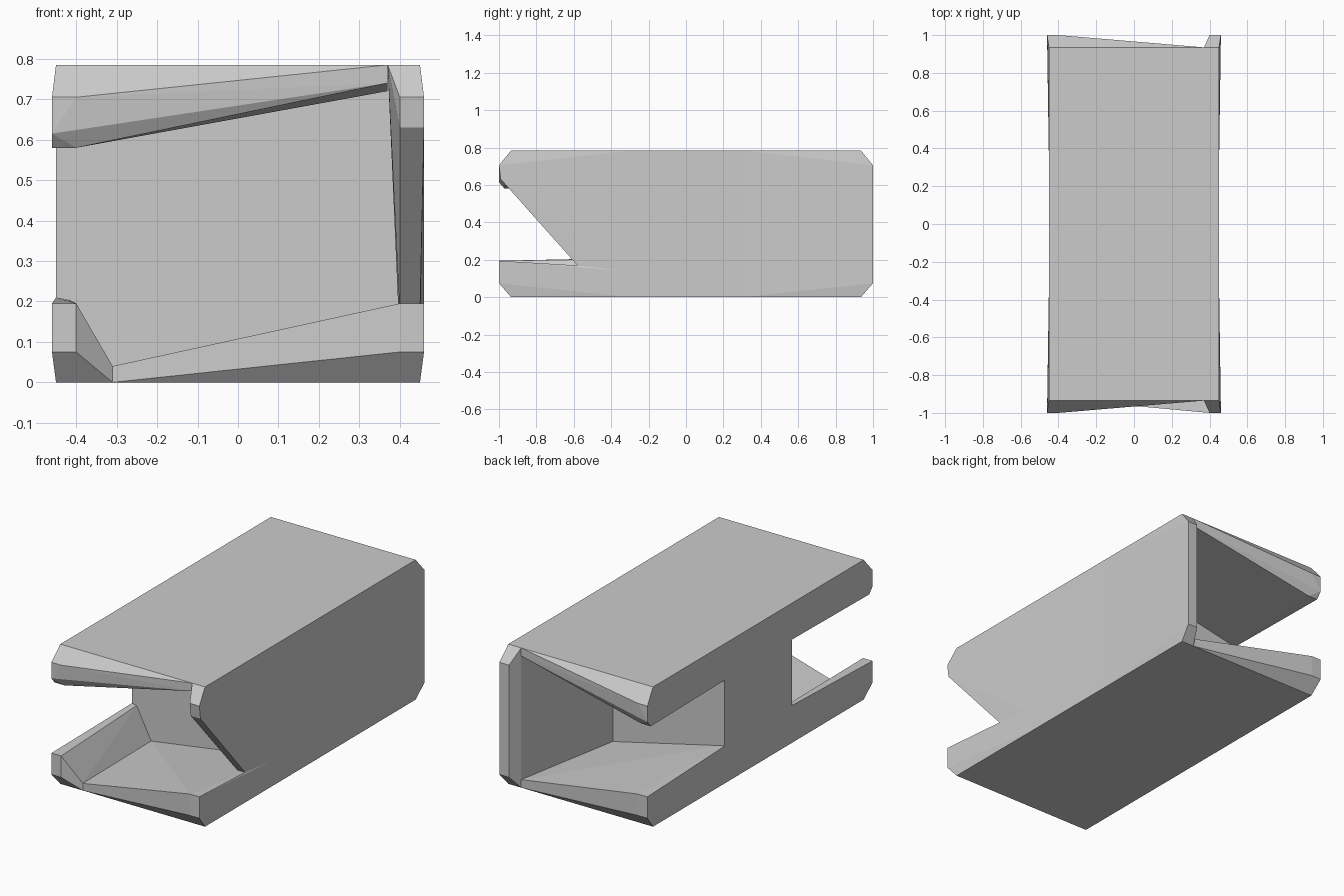
import bpy
import bmesh

cube = bpy.data.objects.get("Cube")
if cube:
    bpy.data.objects.remove(cube, do_unlink=True)

grey = bpy.data.materials.new("plain_grey")
grey.use_nodes = True
colour = (0.6, 0.6, 0.6, 1)
grey.diffuse_color = colour
grey.node_tree.nodes["Principled BSDF"].inputs["Base Color"].default_value = colour

# Shared sizes
tip, rim, deep = 1.0, 0.935, 0.3          # distances from the middle along y
wide, side, lip = 0.46, 0.45, 0.40        # half widths
base, top = 0.0, 0.785
low, high = 0.075, 0.705                  # chamfer heights at the ends
ledge, brow = 0.195, 0.58                 # edges of the side openings


def hull(name, points):
    """Make a flat-faced convex part around the given points."""
    mesh = bpy.data.meshes.new(name)
    bm = bmesh.new()
    for p in points:
        bm.verts.new(p)
    result = bmesh.ops.convex_hull(bm, input=bm.verts[:])
    spare = [v for v in bm.verts if not v.link_faces]
    bmesh.ops.delete(bm, geom=spare, context='VERTS')
    bmesh.ops.dissolve_limit(bm, angle_limit=0.01, verts=bm.verts[:], edges=bm.edges[:])
    bmesh.ops.recalc_face_normals(bm, faces=bm.faces[:])
    bm.to_mesh(mesh)
    bm.free()
    mesh.materials.append(grey)
    part = bpy.data.objects.new(name, mesh)
    bpy.context.collection.objects.link(part)
    return part


# Solid middle between the two cavities
hull("middle_block", [(x, y, z) for x in (-side, side)
                      for y in (-deep, deep) for z in (base, top)])

# Sloping roof over each cavity, thinning towards the closed side
for name, s, inner in (("front_roof", -1, 0.37), ("back_roof", 1, 0.245)):
    hull(name, [
        (-wide, s * tip, high), (-lip, s * tip, high),
        (-wide, s * tip, 0.615), (-wide, s * 0.97, brow), (-lip, s * 0.97, brow),
        (-side, s * rim, top), (0.37, s * rim, top), (0.37, s * rim, 0.74),
        (-side, s * deep, top), (-side, s * deep, brow),
        (inner, s * deep, top), (inner, s * deep, 0.72)])

# Front side plate with its raked edge
plate = []
for outer, inner, y, z in ((side, 0.37, -rim, top), (wide, lip, -tip, high),
                           (wide, lip, -0.99, 0.63), (side, lip, -0.58, 0.17),
                           (side, lip, -deep, 0.1), (side, 0.37, -deep, top)):
    plate += [(outer, y, z), (inner, y, z)]
hull("front_side_plate", plate)

# Front floor, rising to the side plate
hull("front_floor", [
    (-0.31, -rim, base), (-0.31, -rim, 0.04),
    (lip, -tip, low), (wide, -tip, low), (lip, -tip, ledge), (wide, -tip, ledge),
    (side, -rim, base), (side, -0.58, 0.17),
    (-0.33, -deep, base), (-0.33, -deep, 0.03),
    (side, -deep, base), (lip, -deep, 0.14), (side, -deep, 0.14)])

# Front curb along the open side
hull("front_curb", [
    (-wide, -tip, low), (-lip, -tip, low), (-wide, -tip, ledge), (-lip, -tip, ledge),
    (-side, -rim, base), (-0.31, -rim, base), (-0.31, -rim, 0.04),
    (-side, -deep, base), (-side, -deep, 0.21), (-0.42, -deep, 0.205),
    (-0.33, -deep, base), (-0.33, -deep, 0.03)])

# Back floor, rising to the open side
hull("back_floor", [
    (-wide, tip, low), (-lip, tip, low), (-wide, tip, ledge), (-lip, tip, ledge),
    (-side, rim, base), (0.37, rim, base), (0.37, rim, 0.045),
    (-side, deep, base), (-side, deep, 0.21), (-0.42, deep, 0.205),
    (0.245, deep, base), (0.245, deep, 0.05)])

# Back wall plate, thicker towards the middle
wall = []
for cut, edge in ((low, base), (high, top)):
    wall += [(wide, tip, cut), (lip, tip, cut), (side, rim, edge), (0.37, rim, edge),
             (side, deep, edge), (0.245, deep, edge)]
hull("back_side_plate", wall)
